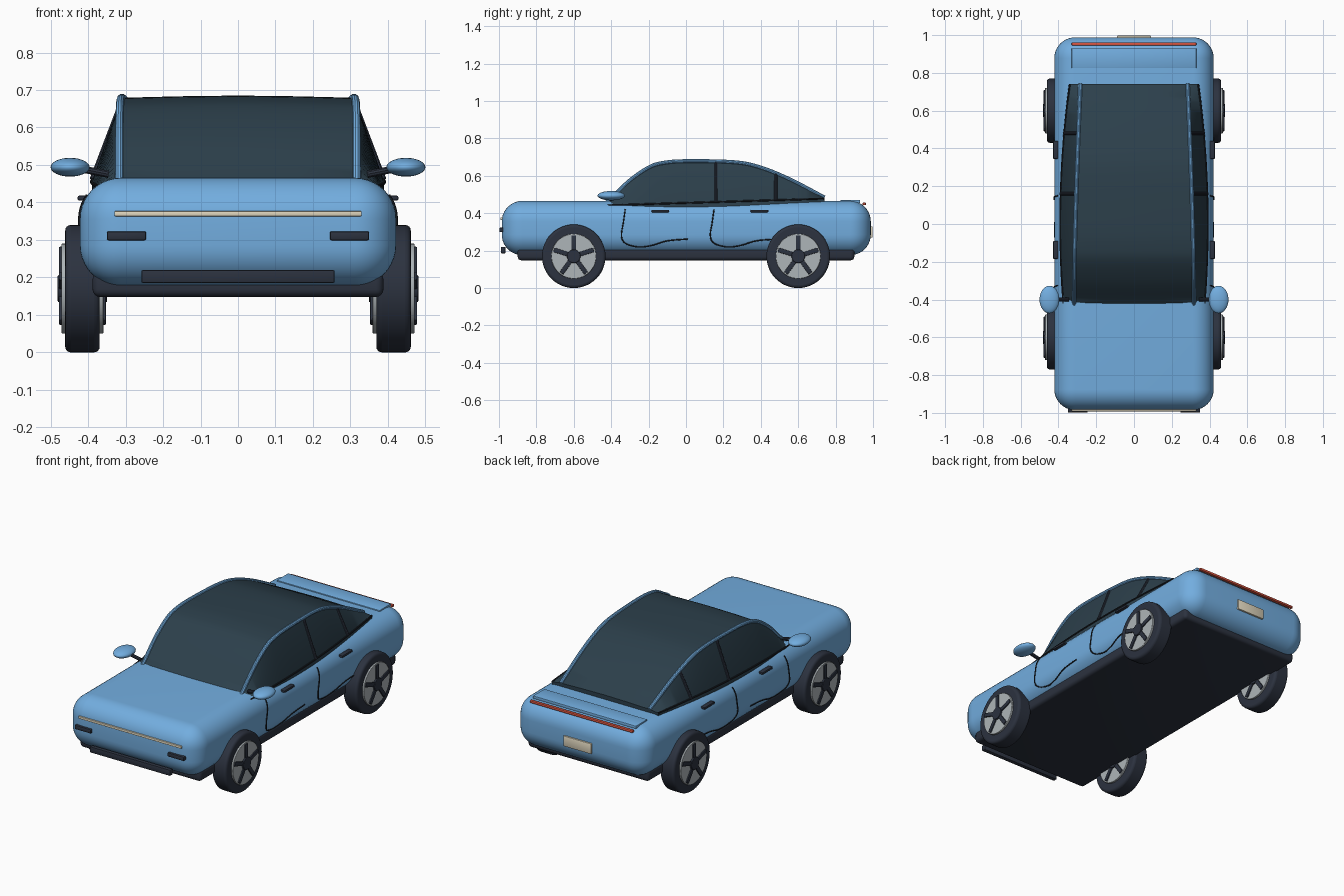
import bpy, bmesh, math
from mathutils import Vector

if "Cube" in bpy.data.objects:
    bpy.data.objects.remove(bpy.data.objects["Cube"])


def material(name, r, g, b):
    m = bpy.data.materials.new(name)
    m.diffuse_color = (r, g, b, 1)
    m.use_nodes = True
    m.node_tree.nodes["Principled BSDF"].inputs["Base Color"].default_value = m.diffuse_color
    return m


BLUE = material("blue_paint", 0.17, 0.42, 0.74)
GLASS = material("dark_glass", 0.025, 0.05, 0.07)
DARK = material("dark_trim", 0.025, 0.032, 0.05)
BLACK = material("black_trim", 0.012, 0.015, 0.02)
SILVER = material("silver", 0.42, 0.46, 0.48)
CREAM = material("cream", 0.75, 0.68, 0.52)
RED = material("red_lamp", 0.7, 0.09, 0.05)


def finish(ob, name, mat, smooth=True):
    ob.name = name
    ob.data.materials.clear()
    ob.data.materials.append(mat)
    if smooth:
        bpy.ops.object.select_all(action='DESELECT')
        ob.select_set(True)
        bpy.context.view_layer.objects.active = ob
        bpy.ops.object.shade_smooth_by_angle(angle=math.radians(35))
    return ob


def from_bmesh(bm, name, mat):
    bmesh.ops.recalc_face_normals(bm, faces=bm.faces[:])
    me = bpy.data.meshes.new(name)
    bm.to_mesh(me)
    bm.free()
    ob = bpy.data.objects.new(name, me)
    bpy.context.collection.objects.link(ob)
    return finish(ob, name, mat)


def box(name, lo, hi, mat, bevel=0.004, seg=2):
    lo, hi = Vector(lo), Vector(hi)
    bm = bmesh.new()
    bmesh.ops.create_cube(bm, size=1)
    for v in bm.verts:
        v.co = Vector([(lo[i] + hi[i]) / 2 + v.co[i] * (hi[i] - lo[i]) for i in range(3)])
    if bevel:
        bmesh.ops.bevel(bm, geom=bm.edges[:], offset=bevel, segments=seg,
                        profile=0.5, affect='EDGES')
    return from_bmesh(bm, name, mat)


def tube(name, pts, radius, mat):
    cu = bpy.data.curves.new(name, 'CURVE')
    cu.dimensions = '3D'
    cu.bevel_depth = radius
    cu.bevel_resolution = 3
    cu.use_fill_caps = True
    sp = cu.splines.new('POLY')
    sp.points.add(len(pts) - 1)
    for p, co in zip(sp.points, pts):
        p.co = (*co, 1)
    ob = bpy.data.objects.new(name, cu)
    bpy.context.collection.objects.link(ob)
    bpy.ops.object.select_all(action='DESELECT')
    ob.select_set(True)
    bpy.context.view_layer.objects.active = ob
    bpy.ops.object.convert(target='MESH')
    return finish(bpy.context.object, name, mat)


def smooth_path(pts, n=6):
    """Catmull-Rom path through 2D points."""
    P = [Vector(p) for p in pts]
    P = [2 * P[0] - P[1]] + P + [2 * P[-1] - P[-2]]
    out = []
    for a, b, c, d in zip(P, P[1:], P[2:], P[3:]):
        for k in range(n):
            t = k / n
            out.append(0.5 * (2 * b + (c - a) * t + (2 * a - 5 * b + 4 * c - d) * t * t
                              + (3 * b - a - 3 * c + d) * t ** 3))
    return out + [P[-2]]


# Body shell and underbody
box("body", (-0.422, -0.985, 0.176), (0.422, 0.988, 0.466), BLUE, 0.11, 10)
box("underbody", (-0.388, -0.9, 0.148), (0.388, 0.9, 0.215), DARK, 0.02, 4)

# Cabin: glass loft along the roof profile
ROOF = smooth_path([(-0.44, 0.445), (-0.40, 0.48), (-0.305, 0.572), (-0.2, 0.645), (-0.12, 0.67),
                    (0, 0.679), (0.25, 0.674), (0.39, 0.648), (0.55, 0.584), (0.74, 0.485)])


def top_x(y):
    return 0.317 - 0.033 * max(0, (y + 0.3) / 1.04) ** 1.4


def belt_z(y):
    return 0.442 + 0.036 * (y + 0.44) / 1.18


def belt_x(y):
    return 0.39 - 0.05 * (abs(y) / 0.74) ** 2


def roof_z(y):
    for a, b in zip(ROOF, ROOF[1:]):
        if a.x <= y <= b.x:
            return a.y + (b.y - a.y) * (y - a.x) / (b.x - a.x)
    return ROOF[-1].y


bm = bmesh.new()
rings = []
for y, z in ROOF:
    half = [(belt_x(y), 0.40), (belt_x(y), belt_z(y)), (top_x(y), z),
            (top_x(y) * 0.5, z + 0.004)]
    sec = half + [(0, z + 0.006)] + [(-x, h) for x, h in reversed(half)]
    rings.append([bm.verts.new((x, y, h)) for x, h in sec])
for r, q in zip(rings, rings[1:]):
    for i in range(len(r)):
        j = (i + 1) % len(r)
        bm.faces.new((r[i], r[j], q[j], q[i]))
bm.faces.new(rings[0])
bm.faces.new(rings[-1])
from_bmesh(bm, "cabin_glass", GLASS)

# Door seam shape, in side view
SEAM = smooth_path([(-0.325, 0.42), (-0.335, 0.35), (-0.345, 0.28), (-0.325, 0.24), (-0.26, 0.22),
                    (-0.19, 0.226), (-0.1, 0.252), (0.01, 0.262)])


def side_x(z):
    d = max(0, z - 0.356, 0.286 - z)
    return 0.312 + math.sqrt(0.0121 - d * d)


for s, side in ((-1, "left"), (1, "right")):
    # Roof rails, beltline trim and window pillars
    tube(f"roof_rail_{side}", [(s * top_x(y), y, z) for y, z in ROOF], 0.0105, BLUE)
    ys = [-0.42 + 1.16 * i / 16 for i in range(17)]
    tube(f"belt_trim_{side}", [(s * belt_x(y), y, belt_z(y)) for y in ys], 0.005, BLACK)
    for n, y in (("front", 0.16), ("rear", 0.48)):
        tube(f"{n}_pillar_{side}", [(s * top_x(y), y, roof_z(y) - 0.004),
                                    (s * belt_x(y), y, belt_z(y))], 0.009, DARK)

    # Door seams and handles
    for n, dy, hy in (("front", 0, -0.185), ("rear", 0.475, 0.345)):
        tube(f"{n}_door_seam_{side}",
             [(s * (side_x(z) + 0.001), y + dy, z) for y, z in SEAM], 0.0035, BLACK)
        xs = sorted((s * 0.40, s * 0.428))
        box(f"{n}_door_handle_{side}", (xs[0], hy, 0.405), (xs[1], hy + 0.095, 0.418), DARK)

    # Wing mirrors
    bpy.ops.mesh.primitive_uv_sphere_add(segments=32, ring_count=16, radius=1,
                                         location=(s * 0.448, -0.40, 0.494))
    ob = bpy.context.object
    ob.scale = (0.052, 0.073, 0.025)
    finish(ob, f"mirror_{side}", BLUE)
    tube(f"mirror_stalk_{side}", [(s * 0.345, -0.40, 0.475), (s * 0.42, -0.40, 0.49)],
         0.01, DARK)

    # Front lamps
    xs = sorted((s * 0.245, s * 0.35))
    box(f"front_lamp_{side}", (xs[0], -0.998, 0.299), (xs[1], -0.96, 0.323), DARK, 0.005)

# Front light bar and lower intake
box("front_light_bar", (-0.33, -0.992, 0.363), (0.33, -0.97, 0.377), CREAM, 0.003)
box("lower_intake", (-0.258, -0.99, 0.185), (0.258, -0.965, 0.22), DARK, 0.005)

# Tail light, boot lid and plate
box("tail_light_bar", (-0.33, 0.944, 0.443), (0.33, 0.962, 0.457), RED, 0.004)
box("boot_lid", (-0.33, 0.825, 0.455), (0.33, 0.93, 0.472), BLUE, 0.003)
box("rear_plate", (-0.09, 0.975, 0.27), (0.09, 0.997, 0.33), CREAM, 0.003)


# Wheels
def disc(name, x, y, radius, half, mat, bevel=0.0, seg=48):
    bpy.ops.mesh.primitive_cylinder_add(vertices=seg, radius=radius, depth=half * 2,
                                        location=(x, y, 0.17), rotation=(0, math.pi / 2, 0))
    ob = bpy.context.object
    if bevel:
        m = ob.modifiers.new("round", 'BEVEL')
        m.width, m.segments = bevel, 4
        m.limit_method, m.angle_limit = 'ANGLE', math.radians(40)
    return finish(ob, name, mat)


for s, side in ((-1, "left"), (1, "right")):
    for y, end in ((-0.6, "front"), (0.6, "rear")):
        tag, x = f"{end}_{side}", s * 0.415
        disc(f"tyre_{tag}", x, y, 0.17, 0.046, DARK, 0.015)
        disc(f"rim_{tag}", x, y, 0.12, 0.056, SILVER, 0.003)
        disc(f"hub_{tag}", x, y, 0.036, 0.066, DARK, 0.003, 32)
        for k in range(5):
            ob = box(f"spoke_{k + 1}_{tag}", (-0.063, -0.012, 0.02), (0.063, 0.012, 0.112),
                     DARK, 0.003)
            ob.location = (x, y, 0.17)
            ob.rotation_euler = (k * math.tau / 5, 0, 0)
